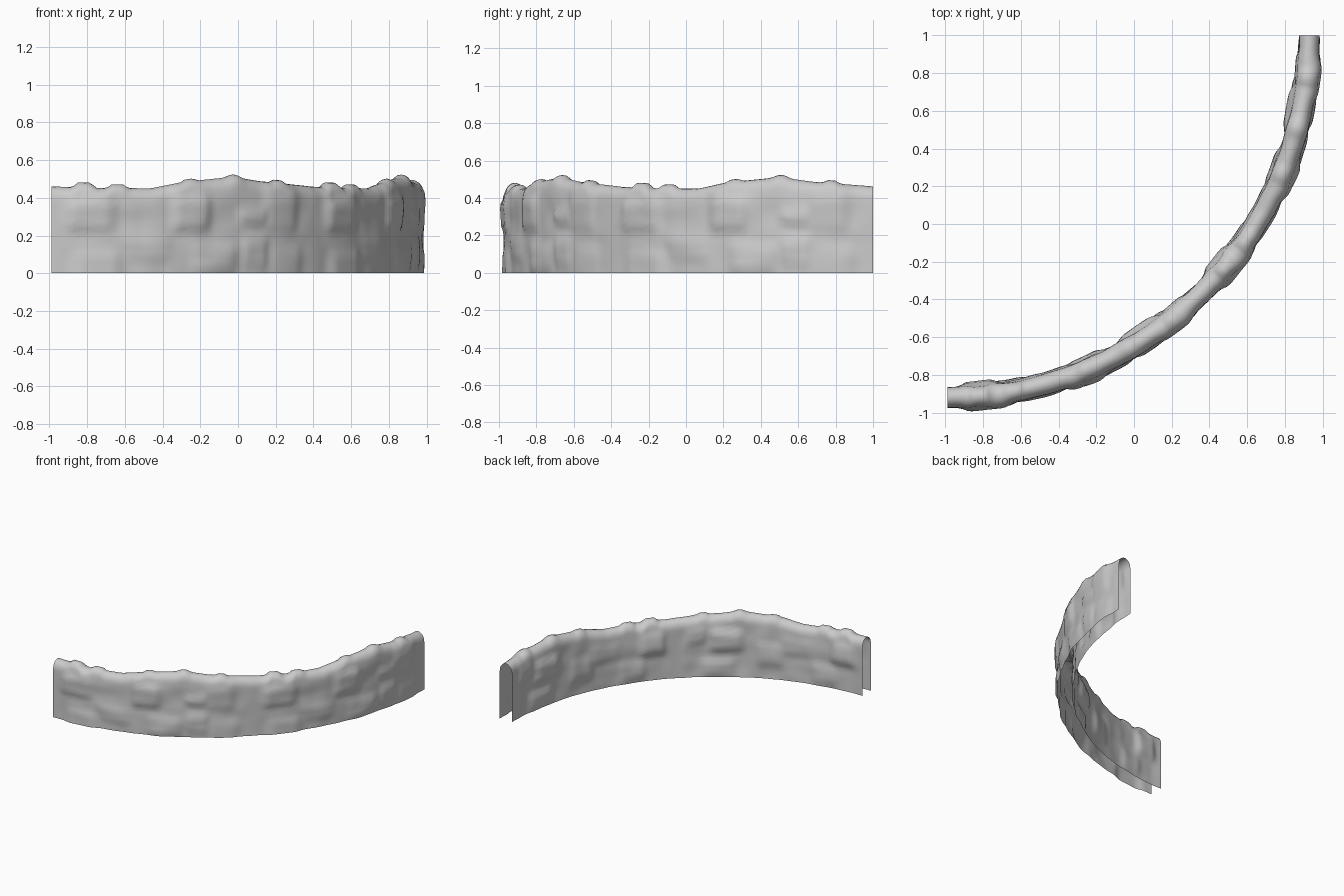
import bpy, bmesh, math
from mathutils import Vector, noise

cube = bpy.data.objects.get("Cube")
if cube:
    bpy.data.objects.remove(cube)

RADIUS, HALF = 1.92, 0.055
CENTRE = Vector((-0.99, 1.0, 0))
MODULE = 45            # the wall repeats the same stretch twice
STEPS, SIDE_ROWS, ARCH_ROWS = 75, 14, 10

# Crest line of one stretch: (degrees, height)
CREST = [(0, .46), (8, .452), (16, .45), (21, .483), (28, .505), (30, .517),
         (31, .515), (32, .502), (35, .488), (45, .462)]
# Capstones: (degrees, half width, rise)
CAPS = [(5.2, 2, .026), (10.5, 1.9, .02), (22.4, 1.4, .013),
        (30, 1.5, .006), (38.4, 1.5, .015)]
# Stones bulging from the faces: (degrees, half width, z, half height, depth)
OUTER = [(6, 5, .31, .11, .022), (7, 5, .02, .13, .016), (15, 5, .13, .08, .008),
         (22, 4, .32, .12, .024), (26, 5, .08, .1, .014), (33, 3.5, .3, .05, .016),
         (33, 3, .11, .1, .014), (38, 4, .33, .13, .014), (39, 4, .06, .11, .008)]
INNER = [(5, 4, .3, .12, .02), (10, 4, .1, .1, .012), (17, 5, .28, .09, .008),
         (23, 4, .2, .12, .014), (33, 5, .3, .11, .026), (35, 5, .07, .1, .016),
         (40, 3, .34, .08, .012)]


def plateau(d):
    """Flat-topped falloff with firm edges."""
    s = min(1, max(0, 1.8 * (1 - abs(d))))
    return s * s * (3 - 2 * s)


def crest(a):
    for (a0, h0), (a1, h1) in zip(CREST, CREST[1:]):
        if a <= a1:
            base = h0 + (h1 - h0) * (a - a0) / (a1 - a0)
            break
    return base + sum(r * plateau((a - c) / w) for c, w, r in CAPS)


def relief(a, z, stones, seed):
    fade = min(1, a / 3, (MODULE - a) / 3)
    bulge = max(d * plateau((a - c) / w) * plateau((z - m) / h)
                for c, w, m, h, d in stones)
    rough = noise.noise(Vector((a * .22, z * 9, seed))) * .009
    return fade * (bulge + rough)


def section(a):
    """Inverted U across the wall: (offset from centre line, height)."""
    top = crest(a)
    shoulder = top - .07
    heights = [shoulder * i / SIDE_ROWS for i in range(SIDE_ROWS + 1)]
    outer = [(HALF + relief(a, z, OUTER, 1), z) for z in heights]
    inner = [(-HALF - relief(a, z, INNER, 7), z) for z in heights]
    o, n = outer[-1][0], inner[-1][0]
    mid, half = (o + n) / 2, (o - n) / 2
    arch = []
    for i in range(1, ARCH_ROWS):
        t = math.pi * i / ARCH_ROWS
        arch.append((mid + half * math.cos(t), shoulder + .07 * math.sin(t)))
    return outer + arch + inner[::-1]


# Open, hollow shell swept around a quarter circle
bm = bmesh.new()
columns = []
for i in range(2 * STEPS + 1):
    angle = i * MODULE / STEPS
    local = angle - MODULE if i > STEPS else angle
    t = math.radians(angle)
    out = Vector((math.sin(t), -math.cos(t), 0))
    columns.append([bm.verts.new(CENTRE + out * (RADIUS + r) + Vector((0, 0, z)))
                    for r, z in section(local)])
for left, right in zip(columns, columns[1:]):
    for k in range(len(left) - 1):
        bm.faces.new((left[k], right[k], right[k + 1], left[k + 1]))

mesh = bpy.data.meshes.new("curved_stone_wall")
bm.to_mesh(mesh)
bm.free()
wall = bpy.data.objects.new("curved_stone_wall", mesh)
bpy.context.collection.objects.link(wall)

# Plain grey stone
stone = bpy.data.materials.new("grey_stone")
stone.use_nodes = True
grey = (.6, .6, .6, 1)
stone.diffuse_color = grey
stone.node_tree.nodes["Principled BSDF"].inputs["Base Color"].default_value = grey
mesh.materials.append(stone)

bpy.ops.object.select_all(action='DESELECT')
wall.select_set(True)
bpy.context.view_layer.objects.active = wall
bpy.ops.object.shade_smooth_by_angle(angle=math.radians(50))
